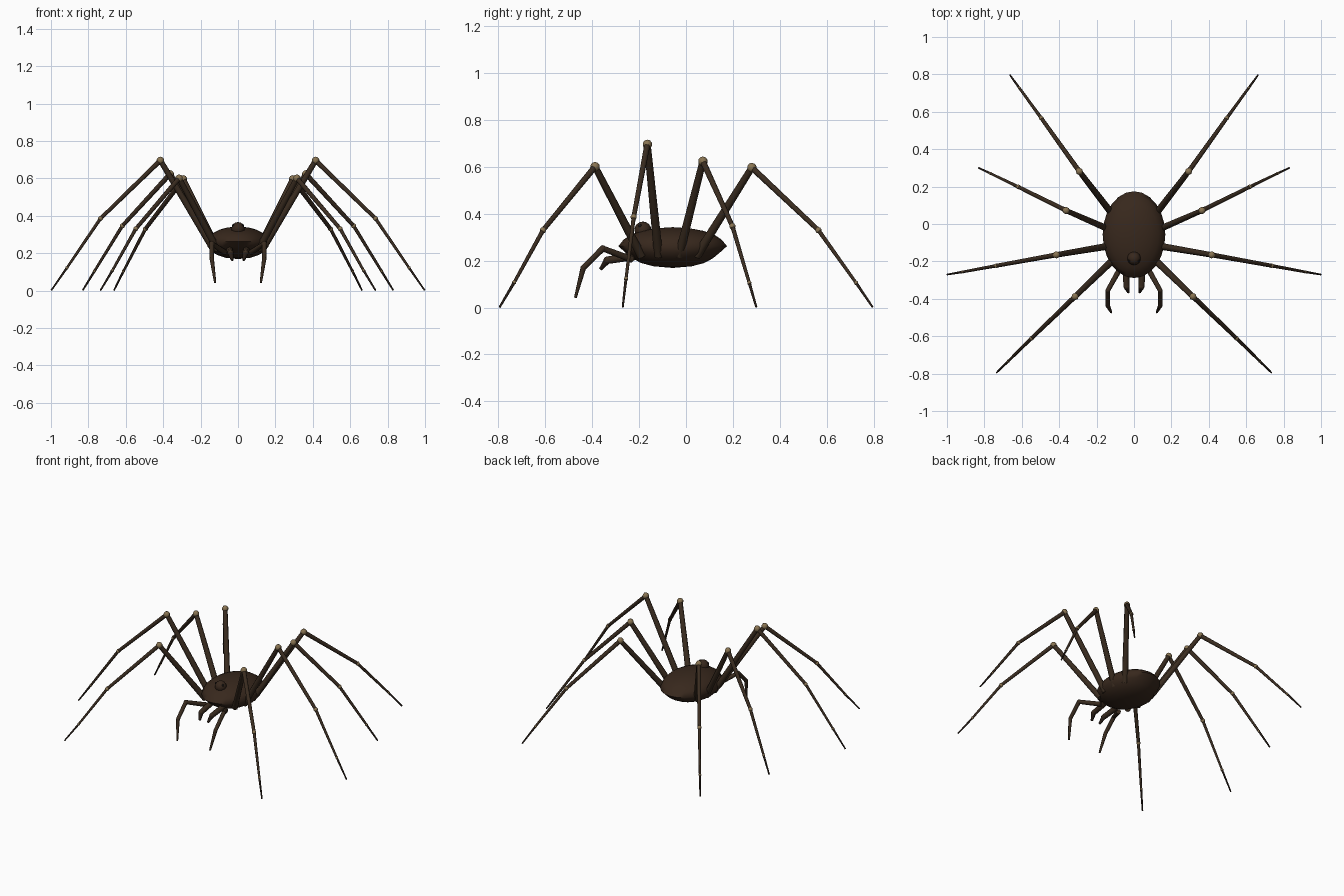
import bpy, bmesh, math
from mathutils import Vector

if "Cube" in bpy.data.objects:
    bpy.data.objects.remove(bpy.data.objects["Cube"])


def material(name, rgb):
    m = bpy.data.materials.new(name)
    m.use_nodes = True
    m.diffuse_color = (*rgb, 1)
    m.node_tree.nodes["Principled BSDF"].inputs["Base Color"].default_value = (*rgb, 1)
    return m


BODY = material("body brown", (0.039, 0.021, 0.012))
LEG = material("leg brown", (0.042, 0.025, 0.014))
DARK = material("dark tip", (0.02, 0.012, 0.008))
TAN = material("joint tan", (0.25, 0.175, 0.085))
EYE = material("eye black", (0.008, 0.006, 0.005))


def finish(name, bm, mats, angle=50):
    bmesh.ops.recalc_face_normals(bm, faces=bm.faces)
    mesh = bpy.data.meshes.new(name)
    bm.to_mesh(mesh)
    bm.free()
    for m in mats:
        mesh.materials.append(m)
    ob = bpy.data.objects.new(name, mesh)
    bpy.context.collection.objects.link(ob)
    bpy.ops.object.select_all(action='DESELECT')
    ob.select_set(True)
    bpy.context.view_layer.objects.active = ob
    bpy.ops.object.shade_smooth_by_angle(angle=math.radians(angle))


def add_ball(bm, centre, radius, mat=0, seg=10):
    verts = bmesh.ops.create_uvsphere(bm, u_segments=seg, v_segments=seg // 2 + 1, radius=radius)["verts"]
    bmesh.ops.translate(bm, verts=verts, vec=centre)
    for f in {f for v in verts for f in v.link_faces}:
        f.material_index = mat


def add_rod(bm, a, b, ra, rb, mat=0, seg=8):
    a, b = Vector(a), Vector(b)
    verts = bmesh.ops.create_cone(bm, cap_ends=True, segments=seg, radius1=ra, radius2=rb,
                                  depth=(b - a).length)["verts"]
    bmesh.ops.rotate(bm, verts=verts, matrix=Vector((0, 0, 1)).rotation_difference(b - a).to_matrix())
    bmesh.ops.translate(bm, verts=verts, vec=(a + b) / 2)
    for f in {f for v in verts for f in v.link_faces}:
        f.material_index = mat


def limb(name, points, radii, beads, rod_mats, bead_mat):
    """Tapered segments through points on both sides, with a bead at each inner joint."""
    for side, sx in (("left", 1), ("right", -1)):
        pts = [Vector((x * sx, y, z)) for x, y, z in points]
        bm = bmesh.new()
        for i, (ra, rb) in enumerate(radii):
            add_rod(bm, pts[i], pts[i + 1], ra, rb, rod_mats[i])
        for p, r in zip(pts[1:-1], beads):
            add_ball(bm, p, r, bead_mat, 8)
        finish(f"{side}_{name}", bm, [LEG, DARK, TAN])


# Body: round across, drawn out to a point at the front and back
PROFILE = [(0.176, 0.35), (0.19, 0.58), (0.21, 0.74), (0.235, 0.87), (0.262, 1),
           (0.29, 0.9), (0.31, 0.77), (0.327, 0.57), (0.338, 0.32)]
SEG = 24
MID_Z, HALF_Z = 0.256, 0.087
bm = bmesh.new()
rings = []
for z, s in PROFILE:
    width = 0.168 * math.sqrt(1 - ((z - MID_Z) / HALF_Z) ** 2)
    rings.append([bm.verts.new((width * math.cos(t), -0.057 + 0.232 * s * math.sin(t), z))
                  for t in (math.tau * i / SEG for i in range(SEG))])
for lo, hi in zip(rings, rings[1:]):
    for i in range(SEG):
        j = (i + 1) % SEG
        bm.faces.new((lo[i], lo[j], hi[j], hi[i]))
for ring, z in ((rings[0], MID_Z - HALF_Z), (rings[-1], MID_Z + HALF_Z)):
    pole = bm.verts.new((0, -0.057, z))
    for i in range(SEG):
        bm.faces.new((ring[i], ring[(i + 1) % SEG], pole))
finish("body", bm, [BODY], 75)

# Eye mound with a small eye on each side
bm = bmesh.new()
add_ball(bm, (0, -0.184, 0.331), 0.036, 0, 14)
for sx in (-1, 1):
    add_ball(bm, (sx * 0.024, -0.196, 0.348), 0.0085, 1, 8)
finish("eye_mound", bm, [BODY, EYE])

# Walking legs: hip, knee, shin joint, ankle, foot
LEGS = {
    "front_leg": [(0.11, -0.19, 0.22), (0.315, -0.388, 0.601), (0.547, -0.61, 0.33),
                  (0.672, -0.733, 0.107), (0.735, -0.795, 0.002)],
    "second_leg": [(0.13, -0.117, 0.22), (0.415, -0.165, 0.696), (0.735, -0.223, 0.386),
                   (0.915, -0.256, 0.122), (0.998, -0.27, 0.002)],
    "third_leg": [(0.13, -0.03, 0.22), (0.363, 0.072, 0.624), (0.618, 0.198, 0.347),
                  (0.767, 0.27, 0.105), (0.83, 0.3, 0.002)],
    "back_leg": [(0.11, 0.045, 0.22), (0.292, 0.281, 0.597), (0.495, 0.565, 0.33),
                 (0.612, 0.726, 0.105), (0.663, 0.796, 0.002)],
}
LEG_RADII = [(0.019, 0.0145), (0.0135, 0.0105), (0.0095, 0.007), (0.0068, 0.0045)]
for name, points in LEGS.items():
    limb(name, points, LEG_RADII, (0.0205, 0.0135, 0.009), (0, 0, 0, 1), 2)

# Feelers and jaws
limb("feeler", [(0.07, -0.23, 0.205), (0.14, -0.355, 0.252), (0.14, -0.438, 0.17), (0.122, -0.472, 0.042)],
     [(0.015, 0.013), (0.013, 0.012), (0.012, 0.006)], (0.014, 0.0125), (0, 0, 0), 0)
limb("jaw", [(0.045, -0.22, 0.22), (0.04, -0.335, 0.202), (0.03, -0.365, 0.163)],
     [(0.018, 0.016), (0.016, 0.007)], (0.017,), (0, 1), 0)
